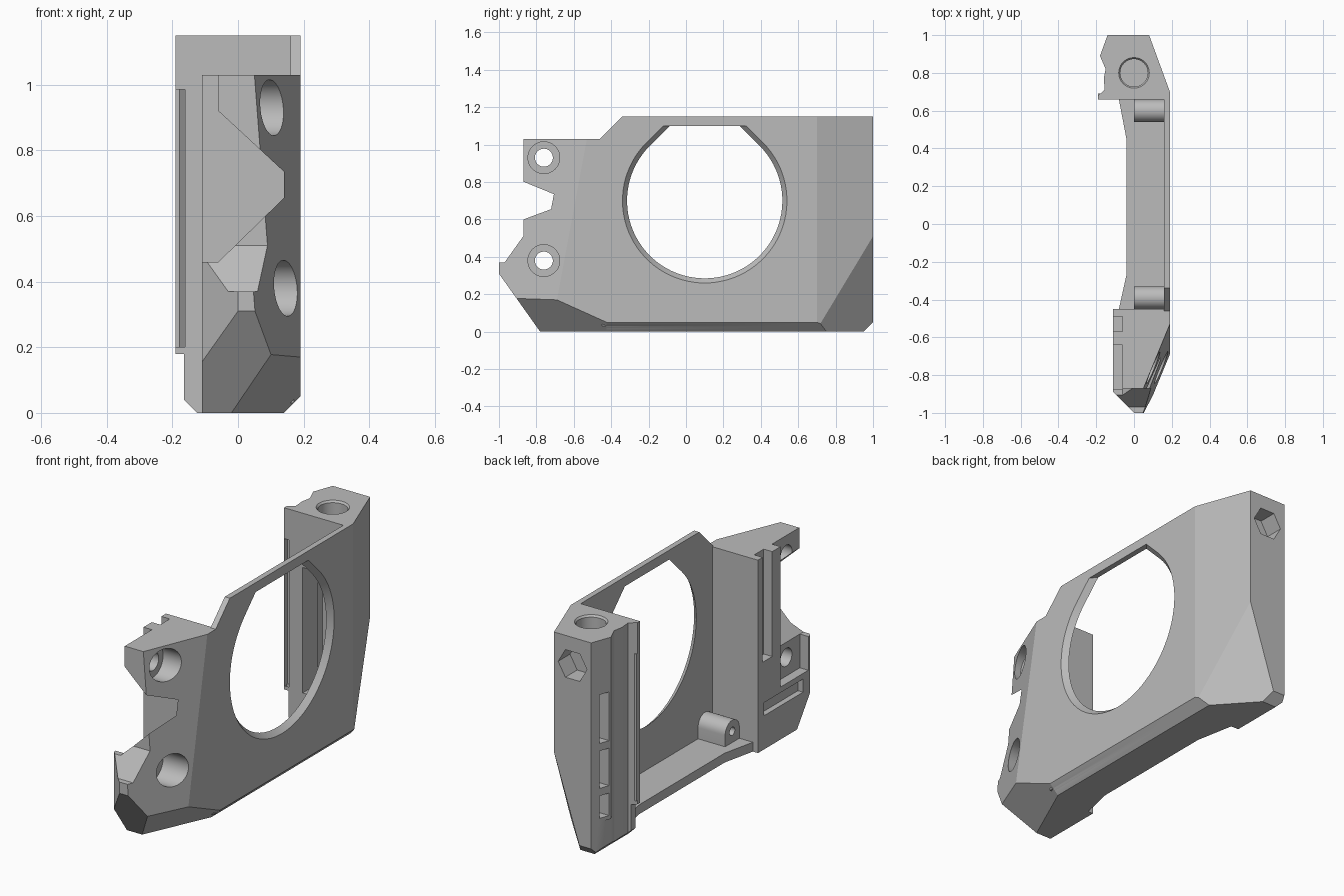
import bpy, bmesh, math
from mathutils import Vector

if "Cube" in bpy.data.objects:
    bpy.data.objects.remove(bpy.data.objects["Cube"], do_unlink=True)

grey = bpy.data.materials.new("plain_grey")
grey.use_nodes = True
grey.diffuse_color = (0.5, 0.5, 0.5, 1)
grey.node_tree.nodes["Principled BSDF"].inputs["Base Color"].default_value = (0.5, 0.5, 0.5, 1)

AXES = {"x": lambda a, b, t: (t, a, b),
        "y": lambda a, b, t: (a, t, b),
        "z": lambda a, b, t: (a, b, t)}


def finish(bm, name):
    bmesh.ops.recalc_face_normals(bm, faces=bm.faces)
    mesh = bpy.data.meshes.new(name)
    bm.to_mesh(mesh)
    bm.free()
    mesh.materials.append(grey)
    ob = bpy.data.objects.new(name, mesh)
    bpy.context.collection.objects.link(ob)
    return ob


def loft(name, axis, low, high, t0, t1, planes=()):
    """Solid between two matching outlines, trimmed by outer planes."""
    bm = bmesh.new()
    place = AXES[axis]
    a = [bm.verts.new(place(*p, t0)) for p in low]
    b = [bm.verts.new(place(*p, t1)) for p in high]
    bm.faces.new(a)
    bm.faces.new(b)
    for i in range(len(a)):
        j = (i + 1) % len(a)
        bm.faces.new((a[i], a[j], b[j], b[i]))
    for p, q, r in planes:
        p, q, r = Vector(p), Vector(q), Vector(r)
        n = (q - p).cross(r - p).normalized()
        if n.dot(Vector((0, 0, 0.6)) - p) > 0:
            n = -n
        geom = bm.verts[:] + bm.edges[:] + bm.faces[:]
        bmesh.ops.bisect_plane(bm, geom=geom, dist=1e-5, plane_co=p, plane_no=n, clear_outer=True)
        rim = [e for e in bm.edges if e.is_boundary]
        if rim:
            bmesh.ops.holes_fill(bm, edges=rim, sides=0)
    return finish(bm, name)


def prism(name, axis, outline, t0, t1, planes=()):
    return loft(name, axis, outline, outline, t0, t1, planes)


def box(name, x0, x1, y0, y1, z0, z1):
    return prism(name, "z", [(x0, y0), (x1, y0), (x1, y1), (x0, y1)], z0, z1)


def ring(a, b, r, n=48):
    return [(a + r * math.cos(math.tau * i / n), b + r * math.sin(math.tau * i / n)) for i in range(n)]


def combine(target, other, operation):
    mod = target.modifiers.new("join", "BOOLEAN")
    mod.operation, mod.object, mod.solver = operation, other, "EXACT"
    bpy.context.view_layer.objects.active = target
    bpy.ops.object.modifier_apply(modifier=mod.name)
    bpy.data.objects.remove(other, do_unlink=True)


# Outer facets shared by all parts
facets = [
    ((0.19, -0.53, 1.03), (0.19, -0.69, 0.17), (0.05, -0.87, 1.03)),   # front cheek
    ((0.10, -0.89, 0.17), (0.19, -0.69, 0.17), (-0.02, -0.78, 0)),     # front lower bevel
    ((0.19, 0, 0.05), (0.14, 0, 0), (0.14, 1, 0)),                     # bottom edge bevel
    ((0.19, 0.70, 0), (0.08, 1, 0), (0.08, 1, 1)),                     # rear cheek
    ((0.08, 1, 0.51), (0.19, 0.71, 0.04), (-0.07, 1, 0.05)),           # rear lower corner
    ((0, 0.95, 0), (0, 1, 0.05), (1, 1, 0.05)),                        # rear bottom bevel
    ((-0.11, -0.89, 0), (0, -1, 0), (0, -1, 1)),                       # front inner corner
    ((-0.165, 0, 0.04), (-0.125, 0, 0), (-0.125, 1, 0)),               # inner bottom bevel
]

# Side plate with teardrop opening
body = prism("bracket_body", "x", [(-0.5, 0), (0.72, 0), (0.72, 1.15), (-0.34, 1.15),
                                   (-0.46, 1.03), (-0.5, 1.03)], 0.16, 0.19, facets)


def teardrop(r):
    cy, cz, top, n = 0.10, 0.70, 1.10, 64
    arc = [(cy + r * math.cos(a), cz + r * math.sin(a))
           for a in (math.radians(135 + 270 * i / n) for i in range(n + 1))]
    half = r * math.sqrt(2) - (top - cz)
    return arc + [(cy + half, top), (cy - half, top)]


combine(body, loft("opening", "x", teardrop(0.407), teardrop(0.448), 0.15, 0.20), "DIFFERENCE")

# Floor rail
floor = prism("floor", "z", [(0.19, -0.5), (0.19, 0.72), (-0.09, 0.72), (-0.08, 0.66), (-0.04, 0.45),
                             (-0.04, -0.27), (-0.08, -0.45), (-0.08, -0.5)], 0, 0.05, facets)
combine(body, floor, "UNION")

# Front block, following the stepped nose
front = prism("front_block", "x", [(-0.45, 0), (-0.45, 1.03), (-0.87, 1.03), (-0.87, 0.51), (-0.97, 0.37),
                                   (-1, 0.37), (-1, 0.31), (-0.78, 0)], -0.11, 0.19, facets)
front_cuts = [
    prism("nose_notch", "y", [(-0.2, 0.92), (-0.06, 0.92), (0.14, 0.735), (0.14, 0.655),
                              (-0.06, 0.46), (-0.2, 0.46)], -1.1, -0.64),
    box("inner_pocket", -0.3, -0.06, -0.875, -0.64, 0.28, 1.2),
    box("lower_recess", -0.3, -0.08, -0.83, -0.5, 0.18, 0.25),
    box("rail_channel", -0.3, -0.06, -0.57, -0.49, 0.47, 1.2),
]
for z in (0.93, 0.38):
    front_cuts += [prism("screw_hole", "x", ring(-0.76, z, 0.048), -0.3, 0.3),
                   prism("counterbore", "x", ring(-0.76, z, 0.085), 0.03, 0.3)]
for cut in front_cuts:
    combine(front, cut, "DIFFERENCE")
combine(body, front, "UNION")

# Rear block with grooved inner side
rear = prism("rear_block", "z", [(0.19, 0.66), (0.19, 0.72), (0.19, 1), (-0.14, 1), (-0.18, 0.89), (-0.15, 0.82),
                                 (-0.16, 0.77), (-0.155, 0.71), (-0.19, 0.68), (-0.19, 0.66)], 0, 1.15, facets)
rear_cuts = [
    box("foot_step", -0.3, -0.165, 0.5, 1.1, -0.1, 0.18),
    prism("top_bore", "z", ring(0, 0.80, 0.073), 0.88, 1.3),
    loft("bore_rim", "z", ring(0, 0.80, 0.073), ring(0, 0.80, 0.085), 1.14, 1.155),
    prism("nut_pocket", "y", ring(-0.03, 1.0, 0.085, 6), 0.90, 1.1),
    box("hollow", -0.08, 0.06, 0.6, 0.80, 0.19, 0.86),
    box("hollow_back", -0.12, -0.06, 0.79, 0.955, 0.19, 0.86),
]
for z0, z1 in ((0.20, 0.32), (0.36, 0.56), (0.60, 0.86)):
    rear_cuts.append(box("side_window", -0.3, -0.10, 0.90, 0.955, z0, z1))
for cut in rear_cuts:
    combine(rear, cut, "DIFFERENCE")
combine(body, rear, "UNION")

# Retaining lip on the rear block
lip = prism("lip", "z", [(-0.19, 0.69), (-0.188, 0.62), (-0.175, 0.62), (-0.165, 0.655),
                         (-0.155, 0.67), (-0.155, 0.69)], 0.2, 0.985)
combine(body, lip, "UNION")

# Round-topped screw bosses on the floor
for y in (-0.39, 0.60):
    r, zc = 0.06, 0.11
    arch = [(y + r * math.cos(math.pi * i / 16), zc + r * math.sin(math.pi * i / 16)) for i in range(17)]
    boss = prism("boss", "x", arch + [(y - r, 0.03), (y + r, 0.03)], 0, 0.17)
    combine(boss, prism("boss_hole", "x", ring(y, zc, 0.022, 24), -0.1, 0.13), "DIFFERENCE")
    combine(body, boss, "UNION")

# Crisp edges, smooth bores
body.data.materials.clear()
body.data.materials.append(grey)
bpy.ops.object.select_all(action="DESELECT")
body.select_set(True)
bpy.context.view_layer.objects.active = body
bpy.ops.object.shade_smooth_by_angle(angle=math.radians(20))
